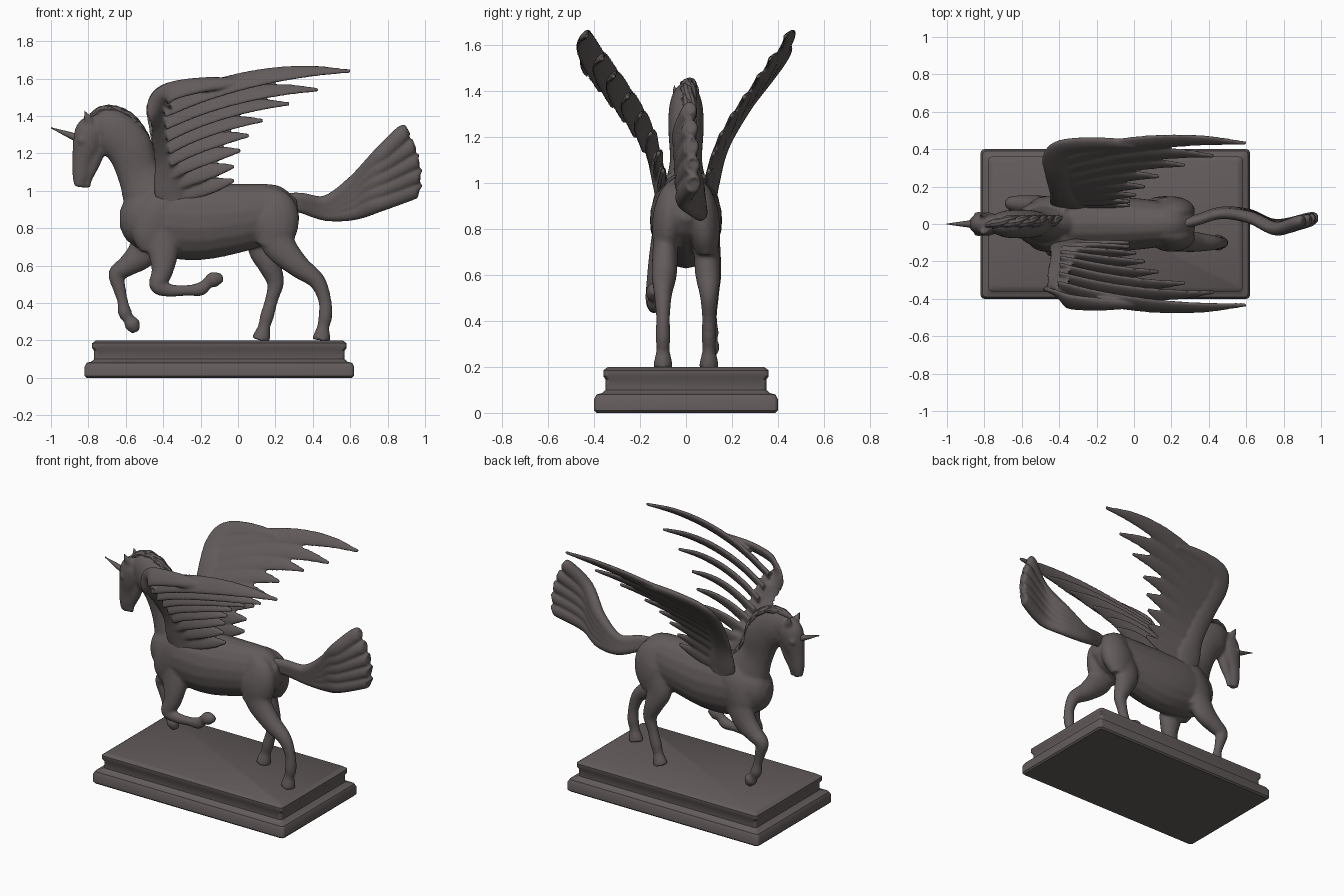
import bpy, bmesh, math
from mathutils import Vector

if "Cube" in bpy.data.objects:
    bpy.data.objects.remove(bpy.data.objects["Cube"], do_unlink=True)

bronze = bpy.data.materials.new("dark_bronze")
bronze.use_nodes = True
bronze.diffuse_color = (.125, .105, .105, 1)
shader = bronze.node_tree.nodes["Principled BSDF"]
shader.inputs["Base Color"].default_value = bronze.diffuse_color


def spline(points, steps=6):
    """Smooth curve through rows of numbers."""
    rows = [Vector(p) for p in points]
    rows = [2 * rows[0] - rows[1]] + rows + [2 * rows[-1] - rows[-2]]
    curve = []
    for before, start, end, after in zip(rows, rows[1:], rows[2:], rows[3:]):
        leave, arrive = (end - before) / 2, (after - start) / 2
        for i in range(steps):
            t = i / steps
            ease = t * t * (3 - 2 * t)
            curve.append(start.lerp(end, ease) + leave * t * (1 - t) ** 2
                         - arrive * t * t * (1 - t))
    return curve + [rows[-2]]


def bridge(bm, rings):
    """Skin a row of closed rings and cap both ends."""
    for low, high in zip(rings, rings[1:]):
        for i in range(len(low)):
            bm.faces.new((low[i - 1], low[i], high[i], high[i - 1]))
    bm.faces.new(rings[0])
    bm.faces.new(rings[-1])


def sideways(point):
    return Vector((0, 1, 0))


def tube(bm, points, side=sideways, sides=18):
    """Elliptical tube through rows of x, y, z, radius, side radius."""
    rows = spline(points)
    rings = []
    for i, row in enumerate(rows):
        centre = Vector(row[:3])
        ahead, behind = rows[min(i + 1, len(rows) - 1)], rows[max(i - 1, 0)]
        across = side(centre)
        up = across.cross(Vector(ahead[:3]) - Vector(behind[:3])).normalized()
        up *= max(row[3], .004)
        across *= max(row[4], .004)
        angles = [math.tau * k / sides for k in range(sides)]
        rings.append([bm.verts.new(centre + up * math.cos(a) + across * math.sin(a))
                      for a in angles])
    bridge(bm, rings)


def limb(bm, points, flat=.8, top_y=0, low_y=0, cap=1):
    """Tube from side-view rows of x, z, radius, easing outward from top_y to low_y."""
    rows = []
    for i, (x, z, radius) in enumerate(points):
        y = top_y + (low_y - top_y) * min(1, i / 3)
        rows.append((x, y, z, radius, min(radius * flat, cap)))
    tube(bm, rows)


def finish(name, bm, voxel=0, softness=0):
    bmesh.ops.recalc_face_normals(bm, faces=bm.faces)
    mesh = bpy.data.meshes.new(name)
    bm.to_mesh(mesh)
    bm.free()
    mesh.materials.append(bronze)
    part = bpy.data.objects.new(name, mesh)
    bpy.context.collection.objects.link(part)
    if voxel:
        fuse = part.modifiers.new("fuse", "REMESH")
        fuse.mode = "VOXEL"
        fuse.voxel_size = voxel
        fuse.use_smooth_shade = True
        soften = part.modifiers.new("soften", "SMOOTH")
        soften.iterations = softness
    else:
        bpy.ops.object.select_all(action="DESELECT")
        part.select_set(True)
        bpy.context.view_layer.objects.active = part
        bpy.ops.object.shade_smooth_by_angle(angle=math.radians(35))


# Plinth: moulded profile swept round a rounded rectangle
bm = bmesh.new()
rings = []
for inset, z in [(.01, 0), (0, .01), (0, .06), (.01, .08), (.035, .086), (.05, .1),
                 (.05, .145), (.04, .16), (.04, .185), (.06, .2)]:
    ring = []
    for quarter in range(4):
        for k in range(5):
            angle = math.pi / 2 * (quarter + k / 4)
            x = math.copysign(.7 - inset, (1, -1, -1, 1)[quarter])
            y = math.copysign(.38 - inset, (1, 1, -1, -1)[quarter])
            ring.append(bm.verts.new((x - .1 + .02 * math.cos(angle),
                                      y + .02 * math.sin(angle), z)))
    rings.append(ring)
bridge(bm, rings)
finish("plinth", bm)

# Horse: trunk, neck, head and jaw, fused into one skin with the legs
bm = bmesh.new()
limb(bm, [(-.63, .85, .05), (-.59, .85, .12), (-.5, .85, .175), (-.36, .845, .205),
          (-.2, .835, .205), (0, .855, .185), (.15, .88, .16), (.25, .89, .13),
          (.32, .9, .06)], flat=.76)
limb(bm, [(-.78, 1.34, .06), (-.69, 1.33, .115), (-.585, 1.235, .125), (-.53, 1.09, .115),
          (-.46, .96, .16), (-.38, .86, .17)], flat=.62)
limb(bm, [(-.76, 1.39, .04), (-.785, 1.33, .08), (-.805, 1.25, .08), (-.83, 1.16, .058),
          (-.84, 1.08, .046), (-.846, 1.02, .03)], flat=.76)
limb(bm, [(-.74, 1.26, .05), (-.775, 1.15, .04), (-.8, 1.07, .025), (-.805, 1.015, .015)])
for side in (-1, 1):
    # ears, brows, shoulders and haunches
    limb(bm, [(-.785, 1.35, .025), (-.805, 1.39, .022), (-.825, 1.435, .004)],
         .65, side * .035, side * .065)
    limb(bm, [(-.815, 1.29, .008), (-.835, 1.27, .02), (-.845, 1.25, .008)],
         .9, side * .05, side * .05)
    limb(bm, [(-.32, 1, .07), (-.4, .9, .12), (-.46, .78, .11), (-.45, .68, .07)],
         .6, side * .07, side * .09)
    limb(bm, [(.12, .98, .06), (.19, .9, .12), (.2, .8, .12), (.18, .7, .08)],
         .6, side * .05, side * .09)


def leg(joints, radii, top_y, low_y):
    rows = [(x, z, radius) for (x, z), radius in zip(joints, radii)]
    limb(bm, rows, .87, top_y, low_y, .056)


# Legs: thigh to hoof, each pair sharing one set of radii
HIND = .11, .09, .063, .046, .035, .037, .033, .043, .05
FORE = .09, .083, .058, .045, .035, .029, .037, .031, .043, .022
leg([(.2, .82), (.22, .71), (.32, .6), (.42, .52), (.463, .42), (.467, .33),
     (.456, .275), (.45, .235), (.445, .2)], HIND, -.085, -.1)
leg([(.18, .8), (.14, .7), (.17, .6), (.2, .51), (.18, .42), (.155, .33),
     (.14, .275), (.13, .235), (.12, .2)], HIND, .085, .1)
leg([(-.42, .8), (-.4, .68), (-.405, .57), (-.43, .495), (-.37, .468), (-.27, .468),
     (-.2, .475), (-.165, .505), (-.13, .525), (-.08, .535)], FORE, -.09, -.138)
leg([(-.45, .8), (-.51, .67), (-.59, .6), (-.648, .555), (-.635, .48), (-.617, .41),
     (-.605, .35), (-.585, .315), (-.565, .285), (-.545, .245)], FORE, .09, .11)
finish("horse_body", bm, .01, 5)

# Mane: overlapping locks running down the crest
bm = bmesh.new()
crest = spline([(-.79, 1.4), (-.69, 1.435), (-.58, 1.395), (-.5, 1.29),
                (-.45, 1.15), (-.37, 1.04)], 3)
for i in range(len(crest) - 4):
    sway = .012 + .016 * (i % 2)
    lock = []
    for step, shift, radius in ((0, -.5, .012), (2, .6, .026), (4, 1.5, .006)):
        x, z = crest[i + step]
        lock.append((x, sway * shift, z, radius, radius))
    tube(bm, lock, sides=10)
finish("mane", bm)

# Horn
bm = bmesh.new()
limb(bm, [(-.84, 1.275, .024), (-.92, 1.306, .014), (-1, 1.337, .002)], flat=1)
finish("horn", bm)

# Tail: fan of swept strands with a rounded end
bm = bmesh.new()
STRANDS = 5
for k in range(STRANDS):
    drop = k / (STRANDS - 1)
    bulge = drop * (.17 - .11 * drop)
    strand = []
    for x, y, z, spread, radius in [
            (.26, 0, .96, .04, .03), (.34, .02, .955, .04, .035), (.47, .055, .94, .065, .036),
            (.62, .035, 1.04, .155, .042), (.76, -.025, 1.185, .25, .046),
            (.88, .01, 1.305, .305, .045), (.91, .02, 1.325, .325, .025)]:
        reach = bulge if x > .8 else 0
        strand.append((x + reach, y + .02 * drop * x, z - spread * drop, radius, radius * .8))
    tube(bm, strand)
finish("tail", bm, .008, 1)

# Wings: curved sheet of feathers behind a thick leading arm
SPREAD = [(.85, .09), (1, .115), (1.1, .135), (1.2, .175), (1.3, .235), (1.4, .31), (1.7, .55)]
TIPS = [(.6, 1.64), (.43, 1.54), (.275, 1.465), (.135, 1.375),
        (.06, 1.295), (.015, 1.215), (-.02, 1.13), (-.02, 1.055)]
ARM = [(-.33, .9, .06), (-.35, 1, .1), (-.375, 1.16, .075), (-.4, 1.33, .075),
       (-.415, 1.45, .075), (-.37, 1.525, .065), (-.2, 1.565, .05), (0, 1.58, .03)]


def wing_y(x, z):
    """Distance of the wing sheet from the middle plane."""
    for (z0, y0), (z1, y1) in zip(SPREAD, SPREAD[1:]):
        if z <= z1:
            break
    return y0 + (y1 - y0) * (z - z0) / (z1 - z0) - .07 * (x + .4)


def build_wing(name, side):
    def normal(point):
        x, y, z = point
        slope = (wing_y(x, z + .06) - wing_y(x, z - .06)) / .12
        return Vector((.07, side, -side * slope)).normalized()

    def on_wing(x, z, radius, thickness):
        return x, side * wing_y(x, z), z, radius, thickness

    bm = bmesh.new()
    tube(bm, [on_wing(x, z, radius, .022 + .02 * (1.6 - z))
              for x, z, radius in ARM], normal)
    for i, (tip_x, tip_z) in enumerate(TIPS):
        low = i / (len(TIPS) - 1)
        root_x, root_z = -.4 + .04 * low, 1.44 - .46 * low
        feather = []
        for k in range(6):
            t = k / 5
            lift = .25 * t * (1 - t) * (1 - low)
            width = .01 + .053 * (1 - t ** 3) * (1 - .15 * low)
            feather.append(on_wing(root_x + (tip_x - root_x) * t,
                                   root_z + (tip_z - root_z) * t + lift,
                                   width, .02 - .011 * t * t))
        tube(bm, feather, normal)
    finish(name, bm, .008, 2)


build_wing("left_wing", 1)
build_wing("right_wing", -1)
